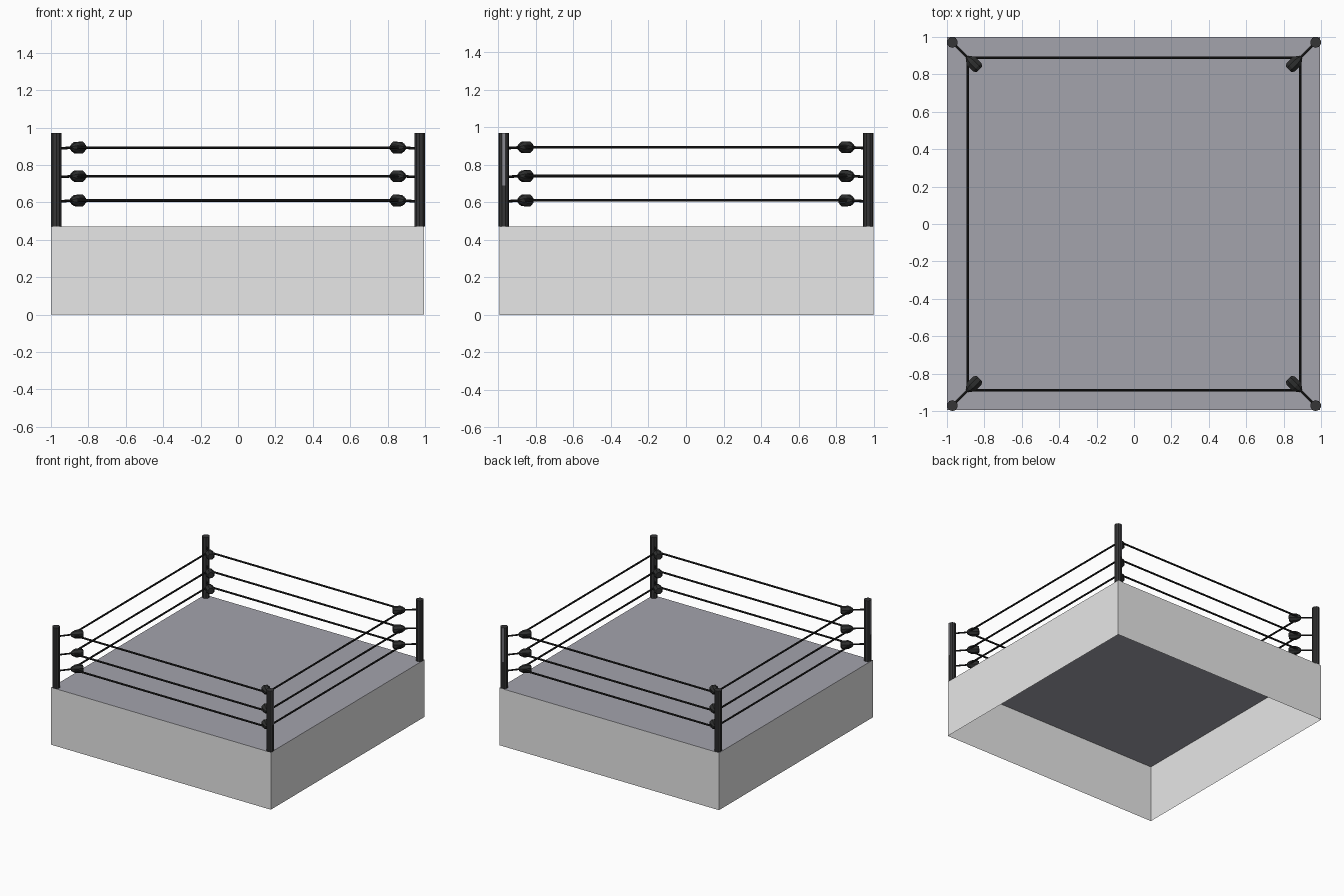
import bpy
import bmesh
import math
from mathutils import Vector, Matrix

cube = bpy.data.objects.get("Cube")
if cube:
    bpy.data.objects.remove(cube, do_unlink=True)


def material(name, color):
    m = bpy.data.materials.new(name)
    m.use_nodes = True
    rgba = (*color, 1.0)
    m.diffuse_color = rgba
    m.node_tree.nodes["Principled BSDF"].inputs["Base Color"].default_value = rgba
    return m


SKIRT = material("skirt light grey", (0.8, 0.8, 0.8))
MAT = material("mat grey violet", (0.37, 0.366, 0.415))
POLE = material("pole charcoal", (0.036, 0.036, 0.037))
WORN = material("worn pole grey", (0.25, 0.25, 0.28))
ROPE = material("rope black", (0.015, 0.015, 0.015))
PAD = material("pad black", (0.026, 0.027, 0.027))

MAT_Z = 0.47
POLE_TOP = 0.97
ROPE_HEIGHTS = (0.61, 0.74, 0.893)
ROPE_AT = 0.888


def finish(bm, name, materials):
    mesh = bpy.data.meshes.new(name)
    bmesh.ops.recalc_face_normals(bm, faces=bm.faces)
    bm.to_mesh(mesh)
    bm.free()
    for m in materials:
        mesh.materials.append(m)
    obj = bpy.data.objects.new(name, mesh)
    bpy.context.collection.objects.link(obj)
    return obj


def lathe(bm, start, axis, profile, sides):
    """Capped body of revolution; profile is (distance, radius) along axis."""
    turn = axis.to_track_quat('Z', 'Y').to_matrix()
    rings = []
    for dist, radius in profile:
        ring = []
        for i in range(sides):
            a = math.tau * (i + 0.5) / sides
            p = Vector((radius * math.cos(a), radius * math.sin(a), dist))
            ring.append(bm.verts.new(start + turn @ p))
        rings.append(ring)
    for low, high in zip(rings, rings[1:]):
        for i in range(sides):
            j = (i + 1) % sides
            bm.faces.new((low[i], low[j], high[j], high[i]))
    bm.faces.new(rings[0][::-1])
    bm.faces.new(rings[-1])


def rod(bm, a, b, radius, sides=6):
    lathe(bm, a, (b - a).normalized(), [(0, radius), ((b - a).length, radius)], sides)


# Platform: mat on top of four skirt walls, open underneath
bm = bmesh.new()
size = Matrix.Diagonal((1.993, 1.993, MAT_Z, 1))
bmesh.ops.create_cube(bm, size=1, matrix=Matrix.Translation((-0.003, 0.003, MAT_Z / 2)) @ size)
bm.normal_update()
bottom = [f for f in bm.faces if f.normal.z < -0.5]
bmesh.ops.delete(bm, geom=bottom, context='FACES_ONLY')
platform = finish(bm, "platform", [SKIRT, MAT])
for poly in platform.data.polygons:
    top = poly.center.z > MAT_Z - 0.01
    poly.material_index = 1 if top else 0

# Corners: pole, tension rods and pads
worn_side = {(-1, -1): (-1, 0), (1, -1): (1, 0), (-1, 1): (-0.7, -0.7), (1, 1): (-0.4, 0.9)}
pad_profile = [(0, 0.012), (0.012, 0.022), (0.035, 0.033), (0.075, 0.034), (0.092, 0.024)]

for (sx, sy), worn in worn_side.items():
    label = ("back" if sy > 0 else "front") + "_" + ("left" if sx > 0 else "right")

    bm = bmesh.new()
    profile = [(0, 0.029), (0.22, 0.029), (POLE_TOP - MAT_Z, 0.029)]
    lathe(bm, Vector((sx * 0.971, sy * 0.971, MAT_Z)), Vector((0, 0, 1)), profile, 10)
    pole = finish(bm, label + "_pole", [POLE, WORN])
    facing = Vector((*worn, 0)).normalized()
    for poly in pole.data.polygons:
        high = poly.center.z > MAT_Z + 0.22
        poly.material_index = 1 if high and poly.normal.dot(facing) > 0.94 else 0

    inward = Vector((-sx, -sy, 0)).normalized()
    rods, pads = bmesh.new(), bmesh.new()
    for z in ROPE_HEIGHTS:
        outer = Vector((sx * 0.96, sy * 0.96, z - 0.005))
        neck = Vector((sx * 0.892, sy * 0.892, z))
        rod(rods, outer, neck + inward * 0.01, 0.007)
        lathe(pads, neck, inward, pad_profile, 8)
    finish(rods, label + "_tension_rods", [ROPE])
    finish(pads, label + "_pads", [PAD])

# Ropes: three on each side
sides = {"front": (0, -1), "left": (1, 0), "back": (0, 1), "right": (-1, 0)}
for label, (dx, dy) in sides.items():
    out = Vector((dx, dy, 0)) * ROPE_AT
    along = Vector((-dy, dx, 0)) * (ROPE_AT - 0.015)
    bm = bmesh.new()
    for z in ROPE_HEIGHTS:
        up = Vector((0, 0, z))
        rod(bm, out - along + up, out + along + up, 0.0075, 8)
    finish(bm, label + "_ropes", [ROPE])
